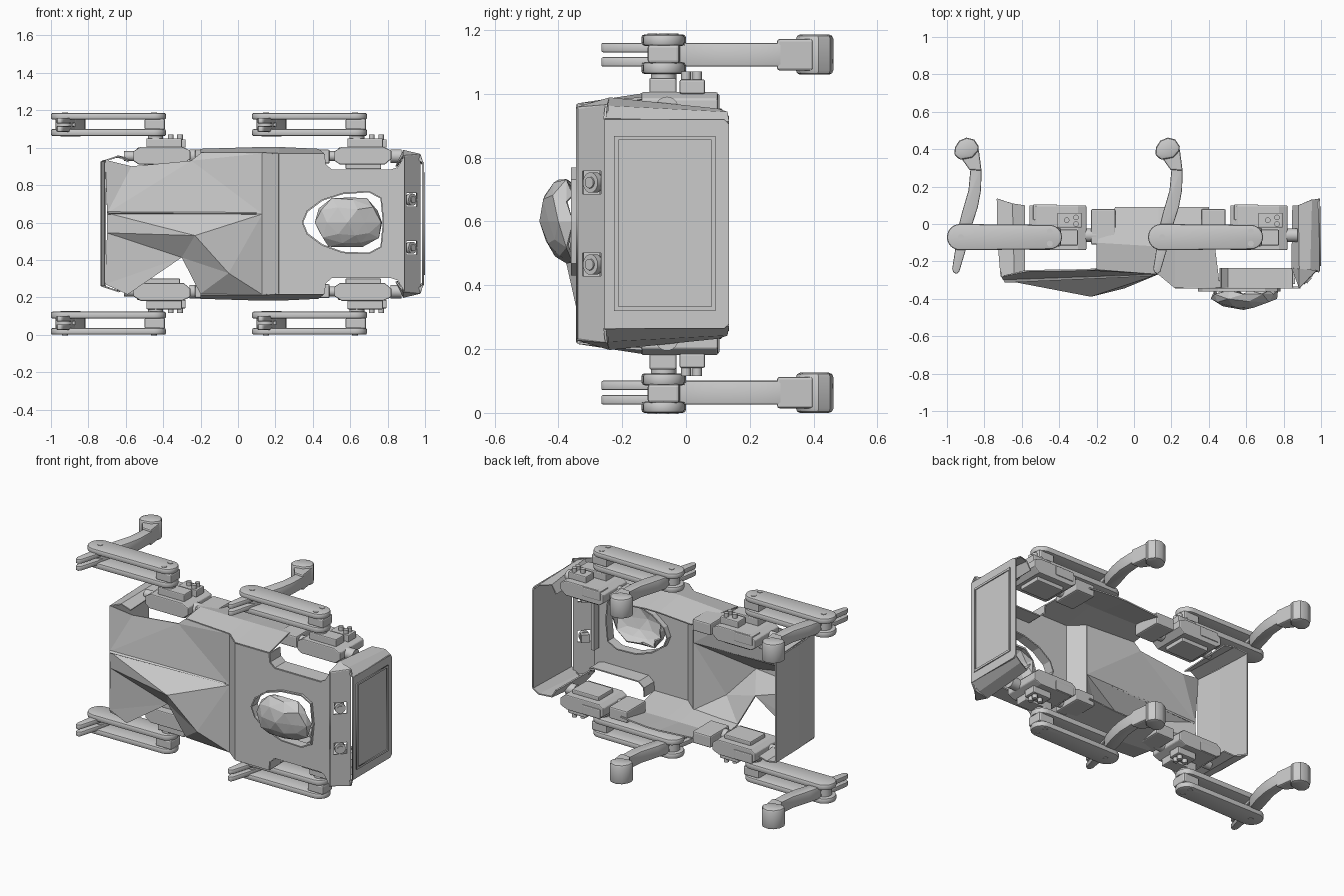
import bpy, bmesh, math, random
from mathutils import Matrix, Vector

if "Cube" in bpy.data.objects:
    bpy.data.objects.remove(bpy.data.objects["Cube"])

random.seed(4)
H = 1.186  # mirror: z -> H - z
XY = Matrix.Identity(4)
XZ = Matrix.Rotation(math.pi / 2, 4, 'X')                      # depth runs along -y
YZ = Matrix(((0, 0, 1, 0), (1, 0, 0, 0), (0, 1, 0, 0), (0, 0, 0, 1)))  # depth runs along x


def finish(name, bm, bevel=0.0, smooth=False):
    bmesh.ops.remove_doubles(bm, verts=bm.verts, dist=1e-5)
    bmesh.ops.recalc_face_normals(bm, faces=bm.faces)
    if bevel:
        ed = [e for e in bm.edges if len(e.link_faces) == 2 and e.calc_face_angle(0) > 0.9]
        bmesh.ops.bevel(bm, geom=ed, offset=bevel, segments=2, affect='EDGES', profile=0.5)
    me = bpy.data.meshes.new(name)
    bm.to_mesh(me)
    bm.free()
    ob = bpy.data.objects.new(name, me)
    bpy.context.collection.objects.link(ob)
    if smooth:
        me.shade_smooth()
        me.set_sharp_from_angle(angle=math.radians(35))
    return ob


def prism(name, pts, lo, hi, m=XY, bevel=0.0, smooth=False):
    bm = bmesh.new()
    a = [bm.verts.new(m @ Vector((x, y, lo))) for x, y in pts]
    b = [bm.verts.new(m @ Vector((x, y, hi))) for x, y in pts]
    bm.faces.new(a)
    bm.faces.new(b[::-1])
    for i in range(len(a)):
        j = (i + 1) % len(a)
        bm.faces.new((a[i], a[j], b[j], b[i]))
    return finish(name, bm, bevel, smooth)


def plate(name, loops, lo, hi, m):
    """Flat plate with holes, filled by a 2D curve."""
    cu = bpy.data.curves.new(name, 'CURVE')
    cu.dimensions, cu.fill_mode = '2D', 'BOTH'
    cu.extrude = (hi - lo) / 2
    for lp in loops:
        s = cu.splines.new('POLY')
        s.points.add(len(lp) - 1)
        for p, q in zip(s.points, lp):
            p.co = (q[0], q[1], 0, 1)
        s.use_cyclic_u = True
    tmp = bpy.data.objects.new(name, cu)
    me = bpy.data.meshes.new_from_object(tmp)
    bpy.data.objects.remove(tmp)
    bm = bmesh.new()
    bm.from_mesh(me)
    bm.transform(m @ Matrix.Translation((0, 0, (lo + hi) / 2)))
    return finish(name, bm)


def sheet(name, verts, faces, thick=0.008):
    bm = bmesh.new()
    vs = [bm.verts.new(v) for v in verts]
    for f in faces:
        bm.faces.new([vs[i] for i in f])
    ob = finish(name, bm)
    if thick:
        md = ob.modifiers.new('thickness', 'SOLIDIFY')
        md.thickness, md.offset = thick, 0
    return ob


def strip(name, rows, closed=False):
    n = len(rows[0])
    f = [(r * n + i, r * n + (i + 1) % n, (r + 1) * n + (i + 1) % n, (r + 1) * n + i)
         for r in range(len(rows) - 1) for i in range(n if closed else n - 1)]
    return sheet(name, [p for r in rows for p in r], f)


def box(name, x0, x1, y0, y1, z0, z1, bevel=0.0):
    return prism(name, [(x0, y0), (x1, y0), (x1, y1), (x0, y1)], z0, z1, XY, bevel)


def disc(name, cx, cy, r, lo, hi, m=XY, n=24, bevel=0.0):
    pts = [(cx + r * math.cos(2 * math.pi * i / n), cy + r * math.sin(2 * math.pi * i / n)) for i in range(n)]
    return prism(name, pts, lo, hi, m, bevel, True)


def replicate(objs, shifts=(0,), mirror=True):
    for ob in objs:
        for dx in shifts:
            for flip in ((False, True) if mirror else (False,)):
                if dx == 0 and not flip:
                    continue
                c = ob.copy()
                c.data = ob.data.copy()
                c.data.transform(Matrix.Translation((dx, 0, H if flip else 0)) @ Matrix.Diagonal((1, 1, -1 if flip else 1, 1)))
                if flip:
                    c.data.flip_normals()
                bpy.context.collection.objects.link(c)


# --- one leg, then copied to four ---
leg = []
arc = lambda cx, r, a0: [(cx + r * math.cos(math.radians(a0 + 15 * i)), -.07 + r * math.sin(math.radians(a0 + 15 * i))) for i in range(13)]
stadium = arc(-.93, .07, 90) + arc(-.45, .065, -90)
for z0, z1 in ((1.062, 1.1), (1.15, 1.186)):
    leg.append(prism('thigh_plate', stadium, z0, z1, XY, .01, True))
leg.append(disc('knee_drum', -.93, -.07, .045, 1.095, 1.155))
leg.append(box('thigh_spacer', -.5, -.39, -.12, -.02, 1.095, 1.155, .01))
for cx, cy in ((-.925, -.07), (-.45, -.04), (-.45, -.105)):
    leg.append(disc('thigh_bolt', cx, cy, .016, 1.18, 1.189, XY, 12))
shin = [(-.94, -.02), (-.92, .06), (-.885, .18), (-.875, .29), (-.9, .36), (-.84, .39),
        (-.815, .29), (-.818, .18), (-.835, .09), (-.87, -.02)]
leg.append(prism('shin', shin, 1.085, 1.16, XY, .007, True))
prong = [(-.972, -.24), (-.965, -.26), (-.948, -.267), (-.934, -.255), (-.9, -.14), (-.87, -.02), (-.94, -.02), (-.955, -.13)]
for z0 in (1.085, 1.13):
    leg.append(prism('knee_prong', prong, z0, z0 + .03, XY, .006, True))
leg.append(prism('ankle', [(-.93, .36), (-.88, .29), (-.815, .285), (-.83, .4)], 1.073, 1.172, XY, .008))
foot = [(-.962, .37), (-.957, .41), (-.935, .445), (-.895, .462), (-.855, .452), (-.83, .415), (-.833, .39), (-.865, .355), (-.93, .342)]
leg.append(prism('foot', foot, 1.06, 1.186, XY, .014, True))

# --- hip motor block ---
leg.append(prism('hip_housing', [(-.56, .93), (-.53, .91), (-.29, .91), (-.255, .94), (-.255, .985), (-.3, 1.005), (-.52, 1.005), (-.56, .98)],
                 -.1, .14, XZ, .006))
leg.append(box('hip_inner_cap', -.5, -.31, -.09, .06, .885, .915, .006))
leg.append(box('hip_tray', -.54, -.41, .02, .105, .94, 1.0, .006))
leg.append(box('hip_gearbox', -.49, -.3, -.115, -.03, 1.0, 1.05, .006))
leg.append(box('hip_servo', -.41, -.28, -.02, .06, 1.0, 1.045, .006))
leg.append(disc('hip_shaft', -.44, -.07, .04, 1.04, 1.07))
for cx, cy in ((-.31, .035), (-.31, 0), (-.36, .02)):
    leg.append(disc('hip_bolt', cx, cy, .015, 1.04, 1.07, XY, 12))
leg.append(disc('hip_axle', -.06, .955, .036, -.26, -.2, YZ))
leg.append(disc('hip_axle_end', -.06, .955, .026, -.61, -.55, YZ))
replicate(leg, (0, 1.075))

# --- rear back panel with an offset ridge ---
V = [(-.71, -.28, .935), (-.57, -.25, .90), (-.25, -.245, .93), (-.2, -.24, .97), (.13, -.265, .97),
     (.13, -.265, .645), (.13, -.265, .215), (-.2, -.24, .22), (-.3, -.275, .415), (-.59, -.28, .215),
     (-.71, -.28, .27), (-.70, -.29, .545), (-.70, -.295, .65), (-.23, -.385, .53), (-.05, -.34, .33)]
F = [(0, 1, 12), (1, 2, 12), (2, 3, 4), (2, 4, 5), (2, 5, 12), (12, 5, 13), (12, 13, 11), (11, 13, 8), (11, 8, 10),
     (10, 8, 9), (13, 14, 8), (8, 14, 7), (14, 6, 7), (13, 5, 14), (14, 5, 6)]
sheet('rear_back_panel', V, F)
strip('ridge_fin', [[(-.7, -.295, .655), (.1, -.27, .65)], [(-.69, -.31, .65), (.1, -.275, .648)], [(-.7, -.29, .64), (.1, -.265, .645)]])
strip('back_step', [[(.13, -.265, .215), (.13, -.265, .97)], [(.22, -.34, .22), (.22, -.34, .966)]])

# --- front back panel with egg-shaped opening ---
notch = [(.46, .966), (.465, .91), (.5, .88), (.82, .88), (.85, .89), (.89, .955)]
half = [(.22, .966)] + notch
outline = half + [(x, H - z) for x, z in half[::-1]]
egg = [(.345, .60), (.37, .66), (.45, .72), (.56, .755), (.7, .765), (.765, .73), (.778, .6),
       (.765, .47), (.7, .435), (.56, .44), (.45, .48), (.37, .54)]
plate('front_back_panel', [outline, egg], .335, .345, XZ)
strip('opening_rim', [[(x, y, z) for x, z in egg] for y in (-.36, -.3)], True)
replicate([strip('notch_rim', [[(x, -.34, z) for x, z in notch[:5]], [(x, -.235, z) for x, z in notch[:5]]])])

# --- side flanks and axle mounts ---
flank = strip('side_flank', [
    [(-.2, -.24, .97), (.13, -.265, .97), (.22, -.34, .966), (.46, -.34, .966)],
    [(-.2, -.1, .99), (.13, -.12, 1.0), (.22, -.12, 1.0), (.43, -.1, .99)],
    [(-.1, .09, .955), (.13, .09, .97), (.22, .09, .97), (.4, .09, .955)]])
mounts = [box('axle_mount', x, x + .13, -.11, .08, .915, .99, .008) for x in (-.23, .36)]
replicate([flank] + mounts)

# --- crumpled dome in the opening, open at the back ---
bm = bmesh.new()
bmesh.ops.create_icosphere(bm, subdivisions=2, radius=1)
for v in bm.verts:
    p = v.co * random.uniform(.82, 1.06)
    v.co = (.585 + p.x * .19, -.375 + min(p.y, .25) * .082, .6 + p.z * .15)
bmesh.ops.delete(bm, geom=[f for f in bm.faces if f.calc_center_median().y > -.365], context='FACES')
dome = finish('dome', bm)
dome.modifiers.new('thickness', 'SOLIDIFY').thickness = .01

# --- front chamfer with two camera windows ---
d = Vector((.09, .095, 0)).normalized()
nrm = Vector((d.y, -d.x, 0))
C = Matrix(((d.x, 0, nrm.x, .885), (d.y, 0, nrm.y, -.343), (0, 1, 0, 0), (0, 0, 0, 1)))
L = .13
windows = [[(.025, z - .036), (.105, z - .036), (.105, z + .036), (.025, z + .036)] for z in (.465, .722)]
plate('camera_chamfer', [[(0, H - .955), (L, H - .965), (L, .965), (0, .955)]] + windows, -.008, 0, C)
for z in (.465, .722):
    disc('camera_lens', .065, z, .032, -.02, .006, C, 20)
    disc('camera_lens_core', .065, z, .018, .004, .012, C, 16)
    prism('camera_back', [(.04, z - .025), (.09, z - .025), (.09, z + .025), (.04, z + .025)], -.05, -.015, C)
box('camera_bracket', .84, .86, -.32, -.27, .4, .79)

# --- front end face with framed screen ---
plate('front_end_face', [[(-.255, .265), (.12, .265), (.135, .28), (.135, .905), (.12, .92), (-.255, .92)]], .985, .994, YZ)
rect = lambda o: [(-.225 + o, .32 + o), (.093 - o, .32 + o), (.093 - o, .868 - o), (-.225 + o, .868 - o)]
plate('screen_frame', [rect(0), rect(.013)], .99, 1.0, YZ)
replicate([
    strip('front_end_side', [[(.99, -.255, .92), (.99, .135, .91)], [(.94, -.255, .96), (.95, .13, .94)], [(.885, -.24, .985), (.88, .1, .95)], [(.845, -.235, .9), (.85, .1, .9)]]),
    sheet('front_end_corner', [(.885, -.343, .955), (.975, -.25, .965), (.885, -.24, .985), (.845, -.235, .9), (.99, -.255, .92)],
          [(0, 1, 2), (0, 2, 3), (1, 4, 2)])])

# --- rear end plate and its folded flanges ---
strip('rear_end_plate', [[(-.71, -.28, z), (-.725, -.1, z), (-.73, .135, z)] for z in (.26, .593, .925)])
replicate([strip('rear_end_flange', [[(-.71, -.28, .93), (-.73, .135, .925)], [(-.64, -.265, .955), (-.65, .11, .95)], [(-.585, -.25, .925), (-.585, .1, .94)]])])
